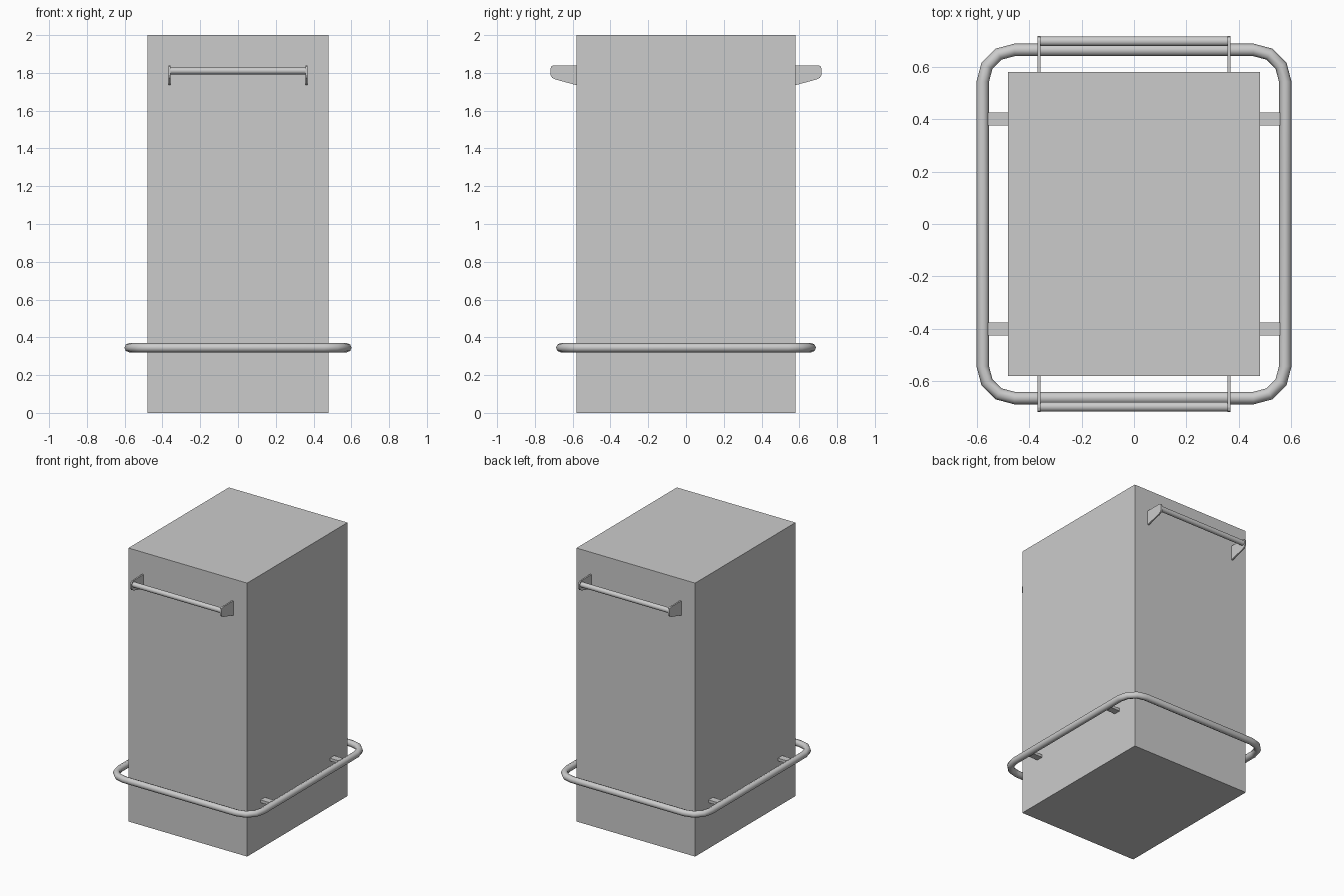
import bpy, bmesh
from math import sin, cos, pi

if "Cube" in bpy.data.objects:
    bpy.data.objects.remove(bpy.data.objects["Cube"])


def finish(bm, name, smooth=False):
    bmesh.ops.recalc_face_normals(bm, faces=bm.faces)
    mesh = bpy.data.meshes.new(name)
    bm.to_mesh(mesh)
    bm.free()
    obj = bpy.data.objects.new(name, mesh)
    bpy.context.collection.objects.link(obj)
    if smooth:
        bpy.ops.object.select_all(action='DESELECT')
        bpy.context.view_layer.objects.active = obj
        obj.select_set(True)
        bpy.ops.object.shade_smooth_by_angle(angle=pi / 3)
    return obj


def box(name, center, size):
    bm = bmesh.new()
    bmesh.ops.create_cube(bm, size=1)
    for v in bm.verts:
        v.co = [c + s * k for c, s, k in zip(center, size, v.co)]
    return finish(bm, name)


def prism_x(name, profile, x0, x1, smooth=False):
    """Extrude a (y, z) outline along x."""
    bm = bmesh.new()
    a = [bm.verts.new((x0, y, z)) for y, z in profile]
    b = [bm.verts.new((x1, y, z)) for y, z in profile]
    n = len(profile)
    bm.faces.new(a)
    bm.faces.new(b[::-1])
    for i in range(n):
        j = (i + 1) % n
        bm.faces.new((a[i], b[i], b[j], a[j]))
    return finish(bm, name, smooth)


# Main cabinet
box("cabinet_body", (0, 0, 1), (0.96, 1.16, 2))

# Bumper rail: octagonal tube swept round a rectangle with faceted corners
HX, HY, R, T, Z, SIDES = 0.577, 0.664, 0.121, 0.024, 0.345, 8
bm = bmesh.new()
rings = []
for k, (sx, sy) in enumerate([(1, 1), (-1, 1), (-1, -1), (1, -1)]):
    for s in range(4):
        a = (k + s / 3) * pi / 2
        ring = []
        for i in range(SIDES):
            t = 2 * pi * i / SIDES
            r = R + T * cos(t)
            ring.append(bm.verts.new((sx * (HX - R) + r * cos(a),
                                      sy * (HY - R) + r * sin(a),
                                      Z + T * sin(t))))
        rings.append(ring)
for k, ring in enumerate(rings):
    nxt = rings[(k + 1) % len(rings)]
    for i in range(SIDES):
        j = (i + 1) % SIDES
        bm.faces.new((ring[i], nxt[i], nxt[j], ring[j]))
finish(bm, "bumper_rail", True)

# Rail brackets on both sides
for sx in (-1, 1):
    for sy in (-1, 1):
        box("rail_bracket", (sx * 0.52, sy * 0.40, Z), (0.084, 0.05, 0.02))

# Push handles front and back: two end plates and a round bar
PLATE = [(0.58, 1.735), (0.69, 1.765), (0.708, 1.773), (0.718, 1.79),
         (0.718, 1.822), (0.713, 1.835), (0.70, 1.84), (0.58, 1.84)]
BAR = [(0.697 + 0.0185 * cos(i * pi / 8), 1.811 + 0.0185 * sin(i * pi / 8))
       for i in range(16)]
for sy in (-1, 1):
    plate = [(sy * y, z) for y, z in PLATE]
    for sx in (-1, 1):
        prism_x("handle_plate", plate, sx * 0.357, sx * 0.368)
    prism_x("handle_bar", [(sy * y, z) for y, z in BAR], -0.36, 0.36, True)
